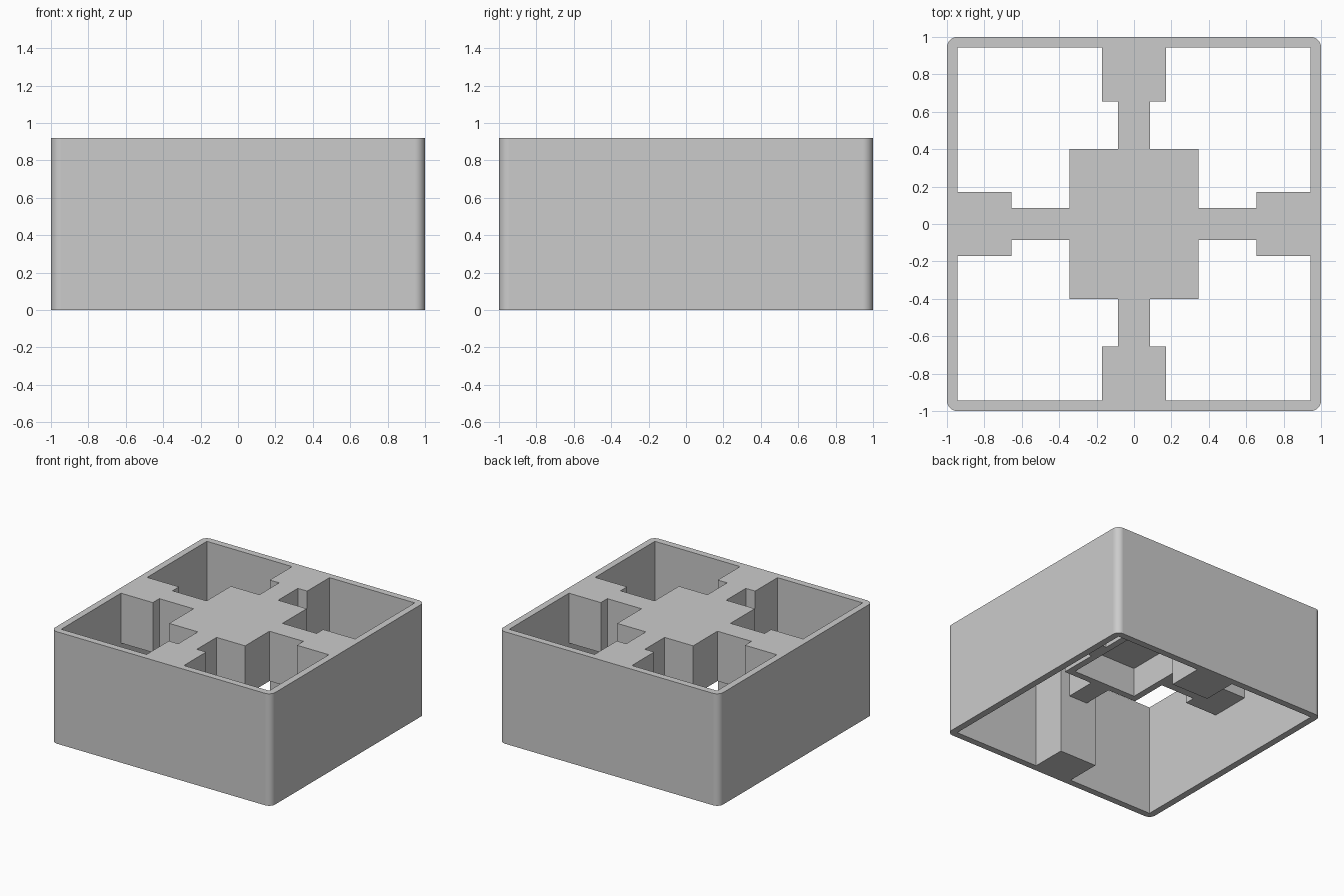
import bpy
import bmesh
from mathutils import Vector

old = bpy.data.objects.get("Cube")
if old:
    bpy.data.objects.remove(old, do_unlink=True)

HEIGHT = 0.92
INNER = 0.945       # inside face of the outer wall
UNDER = 0.51        # underside of the raised bridge

grey = bpy.data.materials.new("plain grey")
grey.use_nodes = True
colour = (0.6, 0.6, 0.6, 1)
grey.diffuse_color = colour
grey.node_tree.nodes["Principled BSDF"].inputs["Base Color"].default_value = colour


def prism(name, outline, z0, z1, radius=0):
    """Extrude a flat outline from z0 to z1, optionally rounding its upright edges."""
    bm = bmesh.new()
    face = bm.faces.new([bm.verts.new((x, y, z0)) for x, y in outline])
    top = bmesh.ops.extrude_face_region(bm, geom=[face])["geom"]
    moved = [v for v in top if isinstance(v, bmesh.types.BMVert)]
    bmesh.ops.translate(bm, vec=Vector((0, 0, z1 - z0)), verts=moved)
    if radius:
        upright = [e for e in bm.edges
                   if abs(e.verts[0].co.z - e.verts[1].co.z) > 0.1]
        bmesh.ops.bevel(bm, geom=upright, offset=radius, segments=8,
                        profile=0.5, affect='EDGES')
    bmesh.ops.recalc_face_normals(bm, faces=bm.faces)
    mesh = bpy.data.meshes.new(name)
    bm.to_mesh(mesh)
    bm.free()
    mesh.materials.append(grey)
    obj = bpy.data.objects.new(name, mesh)
    bpy.context.collection.objects.link(obj)
    return obj


def rectangle(x, y):
    return [(-x, -y), (x, -y), (x, y), (-x, y)]


def cut(target, cutter):
    """Subtract the cutter from the target and discard it."""
    cutter.hide_render = True
    mod = target.modifiers.new("cut", 'BOOLEAN')
    mod.operation = 'DIFFERENCE'
    mod.solver = 'EXACT'
    mod.object = cutter
    bpy.ops.object.modifier_apply(modifier=mod.name)
    bpy.data.objects.remove(cutter, do_unlink=True)


# Solid block with rounded upright corners
body = prism("square_housing", rectangle(1, 1), 0, HEIGHT, radius=0.055)
bpy.context.view_layer.objects.active = body
body.select_set(True)

# Four open corner pockets leave the cross of pads, necks and centre
pocket = [(0.345, 0.085), (0.655, 0.085), (0.655, 0.17), (INNER, 0.17),
          (INNER, INNER), (0.17, INNER), (0.17, 0.655), (0.085, 0.655),
          (0.085, 0.4), (0.345, 0.4)]
for sx in (1, -1):
    for sy in (1, -1):
        outline = [(sx * x, sy * y) for x, y in pocket]
        cut(body, prism("pocket_cutter", outline, -0.1, HEIGHT + 0.1))

# Open space below the bridge; front and back pads still reach the floor
cut(body, prism("underside_cutter", rectangle(INNER, 0.655), -0.1, UNDER))

# Hollow in the underside of the centre block
cut(body, prism("hollow_cutter", rectangle(0.29, 0.345), 0.3, 0.75))

# Smooth the rounded corners, keep everything else crisp
bpy.ops.object.shade_smooth_by_angle(angle=0.5)
weighted = body.modifiers.new("even_shading", 'WEIGHTED_NORMAL')
weighted.keep_sharp = True
